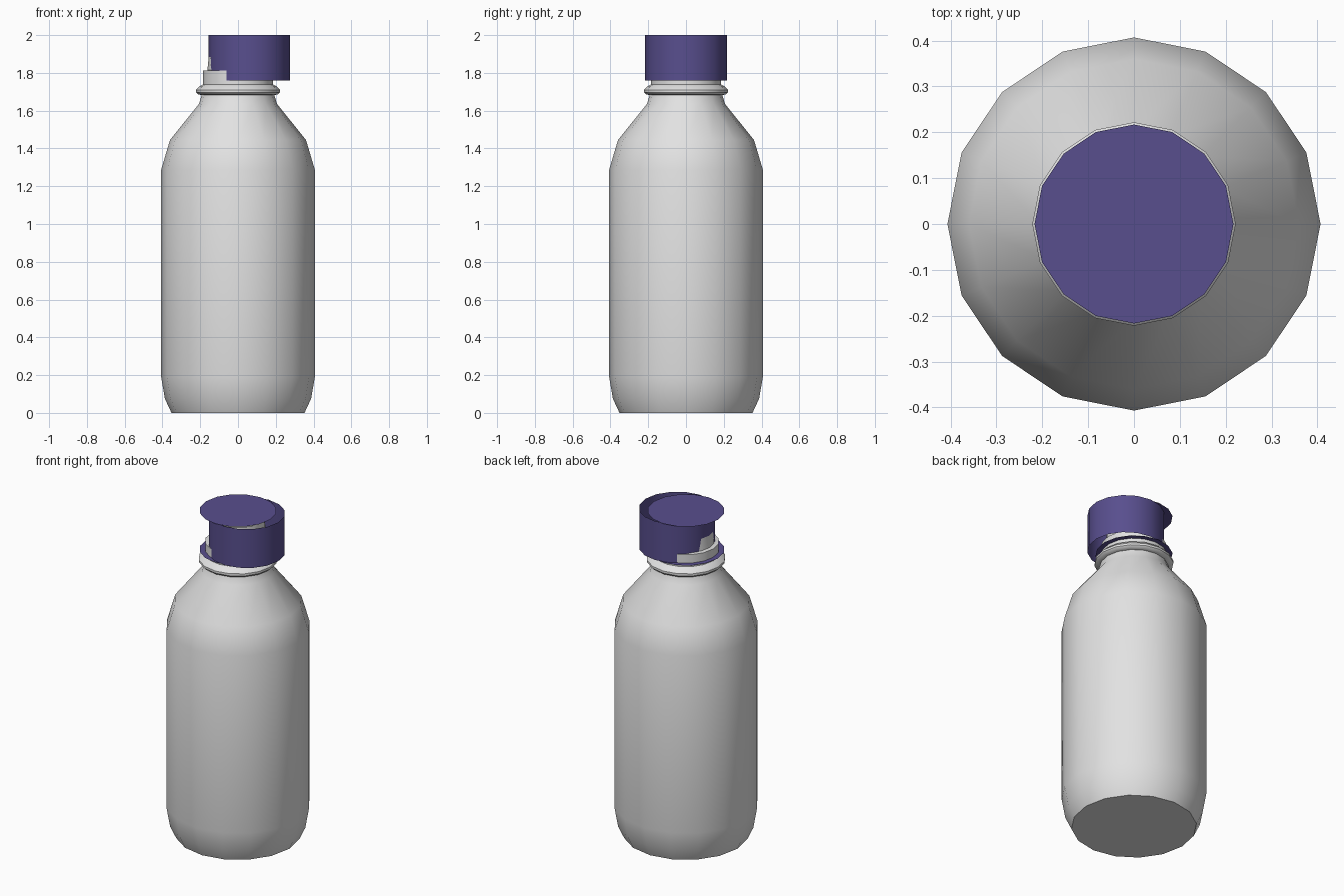
import bpy, bmesh, math

if "Cube" in bpy.data.objects:
    bpy.data.objects.remove(bpy.data.objects["Cube"])

SIDES = 16


def material(name, rgb):
    m = bpy.data.materials.new(name)
    m.diffuse_color = (*rgb, 1.0)
    m.use_nodes = True
    m.node_tree.nodes["Principled BSDF"].inputs["Base Color"].default_value = m.diffuse_color
    return m


plastic = material("pale grey plastic", (0.76, 0.76, 0.76))
purple = material("dusty purple", (0.098, 0.077, 0.27))


def lathe(name, profile, mat, x=0.0, cap_start=False, cap_end=False):
    """Spin (radius, height) points round the z axis, with optional end faces."""
    bm = bmesh.new()
    rings = []
    for r, z in profile:
        rings.append([bm.verts.new((r * math.cos(i * math.tau / SIDES),
                                    r * math.sin(i * math.tau / SIDES), z))
                      for i in range(SIDES)])
    for low, high in zip(rings, rings[1:]):
        for i in range(SIDES):
            j = (i + 1) % SIDES
            bm.faces.new((low[i], low[j], high[j], high[i]))
    if cap_start:
        bm.faces.new(rings[0][::-1])
    if cap_end:
        bm.faces.new(rings[-1])
    mesh = bpy.data.meshes.new(name)
    bm.to_mesh(mesh)
    bm.free()
    ob = bpy.data.objects.new(name, mesh)
    ob.location.x = x
    mesh.materials.append(mat)
    bpy.context.collection.objects.link(ob)
    bpy.ops.object.select_all(action='DESELECT')
    ob.select_set(True)
    bpy.context.view_layer.objects.active = ob
    bpy.ops.object.shade_smooth_by_angle(angle=math.radians(40))
    return ob


# Bottle body with shoulder, neck flange and stepped neck
lathe("bottle_body", [
    (0.352, 0.0), (0.387, 0.075), (0.407, 0.19), (0.407, 1.287),
    (0.36, 1.445), (0.207, 1.635), (0.192, 1.683),
    (0.212, 1.686), (0.222, 1.697), (0.222, 1.71), (0.202, 1.73),
    (0.186, 1.738), (0.186, 1.812), (0.162, 1.814),
    (0.157, 1.865), (0.152, 1.965)], plastic, cap_start=True)

# Cap side wall: an open sleeve shifted to the right
lathe("cap_wall", [(0.216, 1.76), (0.216, 2.0)], purple, x=0.06)

# Cap top disc and lower rim ring, both centred on the bottle
bm_top = lathe("cap_top", [(0.1, 2.0), (0.217, 2.0)][::-1], purple, cap_end=True)
lathe("cap_lower_rim", [(0.217, 1.76), (0.18, 1.76)], purple)
